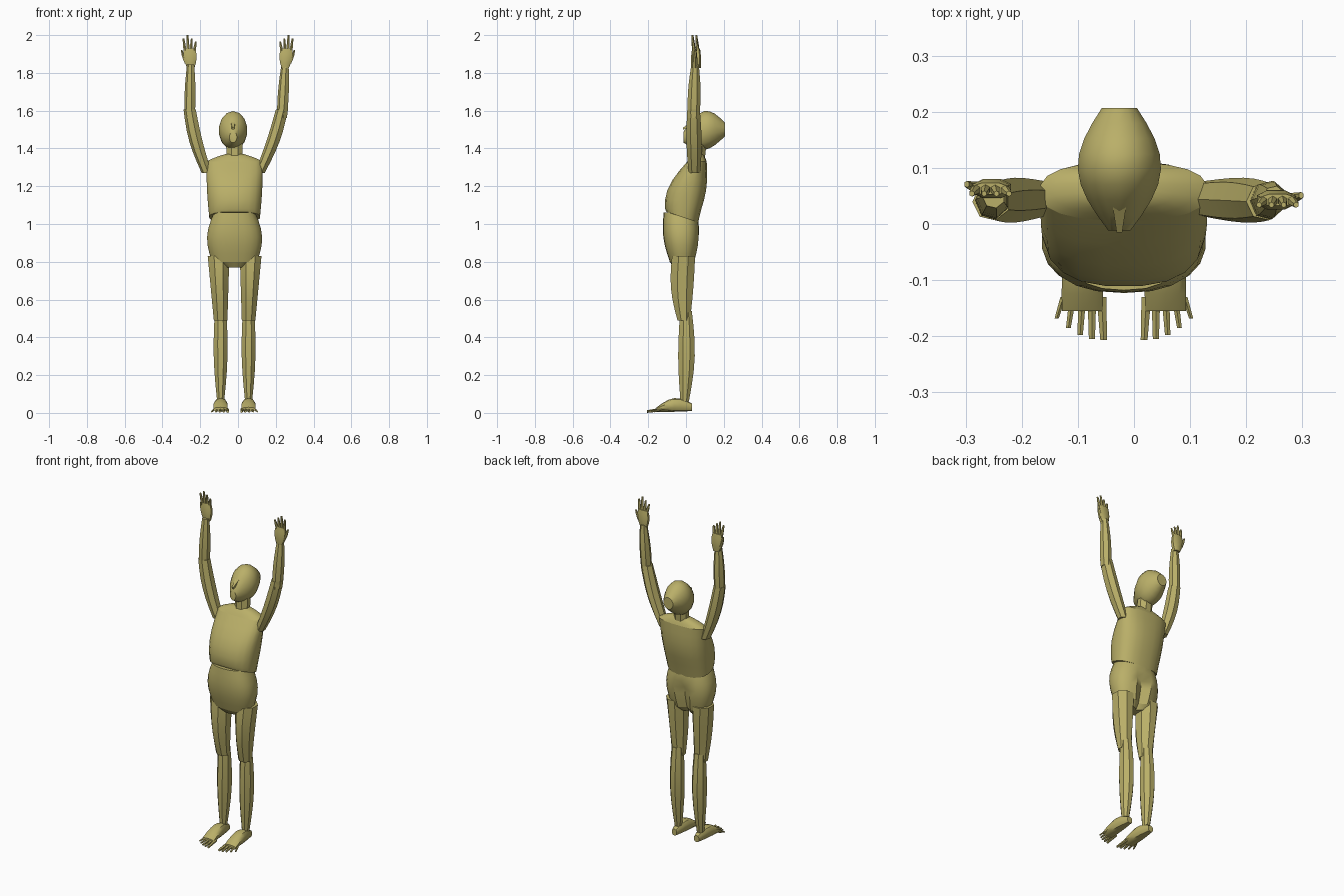
import bpy, bmesh
from math import cos, sin, pi, tau, copysign, radians
from mathutils import Vector

cube = bpy.data.objects.get("Cube")
if cube:
    bpy.data.objects.remove(cube, do_unlink=True)

olive = bpy.data.materials.new("olive_clay")
olive.use_nodes = True
olive.diffuse_color = (0.49, 0.43, 0.14, 1)
shader = olive.node_tree.nodes["Principled BSDF"]
shader.inputs["Base Color"].default_value = olive.diffuse_color


def superellipse(angle, power):
    """Point on a unit cross-section, squarer for a higher power."""
    return [copysign(abs(value) ** (2 / power), value)
            for value in (cos(angle), sin(angle))]


def limb(name, start, end, start_size, end_size, bulge=(0, 0), bow=(0, 0, 0),
         sides=8, segments=6, power=2, shape=None):
    """Tapered body that swells by bulge and bends by bow at its middle.
    Cross-sections lie flat for upright parts and stand up for forward ones."""
    start, end, bow = Vector(start), Vector(end), Vector(bow)
    start_size, end_size, bulge = Vector(start_size), Vector(end_size), Vector(bulge)
    run = end - start
    across = Vector((1, 0, 0))
    depth = Vector((0, 1, 0)) if abs(run.z) > abs(run.y) else Vector((0, 0, 1))

    bm = bmesh.new()
    rings = []
    for segment in range(segments + 1):
        t = segment / segments
        swell = sin(pi * t)
        centre = start.lerp(end, t) + bow * swell
        size = start_size.lerp(end_size, t) + bulge * swell
        ring = []
        for side in range(sides):
            a, b = superellipse(tau * (side + 0.5) / sides, power)
            point = centre + across * a * size.x + depth * b * size.y
            if shape:
                shape(point)
            ring.append(bm.verts.new(point))
        rings.append(ring)
    for low, high in zip(rings, rings[1:]):
        for side in range(sides):
            bm.faces.new((low[side - 1], low[side], high[side], high[side - 1]))
    bm.faces.new(rings[0])
    bm.faces.new(rings[-1])
    bmesh.ops.recalc_face_normals(bm, faces=bm.faces)

    mesh = bpy.data.meshes.new(name)
    bm.to_mesh(mesh)
    bm.free()
    mesh.materials.append(olive)
    part = bpy.data.objects.new(name, mesh)
    bpy.context.collection.objects.link(part)
    bpy.ops.object.select_all(action="DESELECT")
    part.select_set(True)
    bpy.context.view_layer.objects.active = part
    bpy.ops.object.shade_smooth_by_angle(angle=radians(38))


def sloping_hem(point):
    """Raise the front of the rib cage rim and drop its back."""
    if point.z < 1.04:
        point.z -= point.y / 3


def cleft(point):
    """Press a groove between the buttocks."""
    if point.y > 0 and point.z < 0.95:
        point.y -= 0.03 * max(0, 1 - abs(point.x - middle) / 0.035)


# Trunk
middle = -0.018
limb("chest", (middle, -0.02, 1.03), (middle, 0.058, 1.33), (0.135, 0.085), (0.15, 0.052),
     bulge=(0.005, 0.035), bow=(0, -0.015, 0), sides=20, power=2.5, shape=sloping_hem)
limb("shoulders", (middle, 0.058, 1.33), (middle, 0.065, 1.37), (0.15, 0.052), (0.05, 0.025),
     bulge=(0.01, 0.002), sides=20, segments=3, power=2.5)
limb("pelvis", (middle, -0.02, 0.8), (middle, -0.03, 1.06), (0.12, 0.066), (0.11, 0.088),
     bulge=(0.032, 0.018), sides=22, power=2.4, shape=cleft)
limb("crotch", (middle, -0.02, 0.77), (middle, -0.02, 0.8), (0.05, 0.045), (0.12, 0.066),
     sides=22, segments=1, power=2.4, shape=cleft)

# Neck and upturned head
limb("neck", (middle, 0.065, 1.33), (middle, 0.075, 1.46), (0.045, 0.036), (0.045, 0.04))
limb("head", (-0.026, 0.207, 1.5), (-0.026, -0.012, 1.46), (0.032, 0.035), (0.02, 0.03),
     bulge=(0.05, 0.07), bow=(0, 0, 0.015), sides=14, segments=8)
limb("nose", (-0.026, 0.045, 1.535), (-0.026, -0.015, 1.505), (0.02, 0.025), (0.007, 0.008),
     sides=4, segments=1)

for label, out in (("left", 1), ("right", -1)):
    # Leg
    hip = middle + out * 0.085
    ankle = middle + out * 0.074
    limb(label + "_thigh", (ankle, -0.012, 0.49), (hip, -0.013, 0.83),
         (0.039, 0.036), (0.062, 0.066), bulge=(0, 0.013), bow=(0, -0.008, 0))
    limb(label + "_shin", (ankle, -0.007, 0.06), (ankle, 0, 0.54),
         (0.02, 0.024), (0.033, 0.033), bulge=(0.013, 0.019), bow=(0, 0.006, 0))

    # Foot, with the big toe on the inside
    limb(label + "_foot", (ankle, 0.032, 0.03), (ankle, -0.155, 0.018),
         (0.017, 0.02), (0.038, 0.012), bulge=(0.008, 0.02), bow=(0, 0, 0.018),
         sides=10, power=2.4)
    for toe in range(5):
        root = ankle + out * (toe - 2) * 0.017
        spread = out * (toe - 1) * 0.004
        thick = 0.01 - toe * 0.001
        limb(f"{label}_toe_{toe + 1}", (root, -0.13, 0.018),
             (root + spread, toe * toe * 0.0024 - 0.207, 0.007),
             (thick, thick), (thick * 0.7, thick * 0.7), sides=6, segments=2)

    # Raised arm
    armpit = out * 0.14 - 0.024
    elbow = out * 0.244 - 0.01
    wrist = out * 0.25
    limb(label + "_upper_arm", (armpit, 0.045, 1.27), (elbow, 0.04, 1.605),
         (0.028, 0.032), (0.034, 0.034), bulge=(0.006, 0.008),
         bow=(out * 0.012, 0, 0), sides=7)
    limb(label + "_forearm", (elbow, 0.04, 1.56), (wrist, 0.048, 1.845),
         (0.028, 0.032), (0.02, 0.02), bulge=(0.006, 0.008), sides=7)

    # Hand, with the thumb on the outside
    flat = 0.053 - out * 0.01
    knuckle = out * 0.256
    limb(label + "_palm", (wrist, flat, 1.825), (knuckle, flat, 1.93),
         (0.02, 0.017), (0.032, 0.011), bulge=(0.01, 0.004), segments=4, power=2.5)
    for finger in range(4):
        offset = finger - 1.5
        root = knuckle + out * offset * 0.016
        limb(f"{label}_finger_{finger + 1}", (root, flat, 1.915),
             (root + out * offset * 0.006, flat - 0.009, 2 - abs(finger - 2) * 0.017),
             (0.009, 0.009), (0.005, 0.005), bulge=(0.001, 0.001), sides=6, segments=3)
    limb(label + "_thumb", (out * 0.272, flat, 1.85), (out * 0.298, flat + 0.008, 1.92),
         (0.011, 0.012), (0.005, 0.006), bow=(out * 0.004, 0, 0), sides=6, segments=3)
